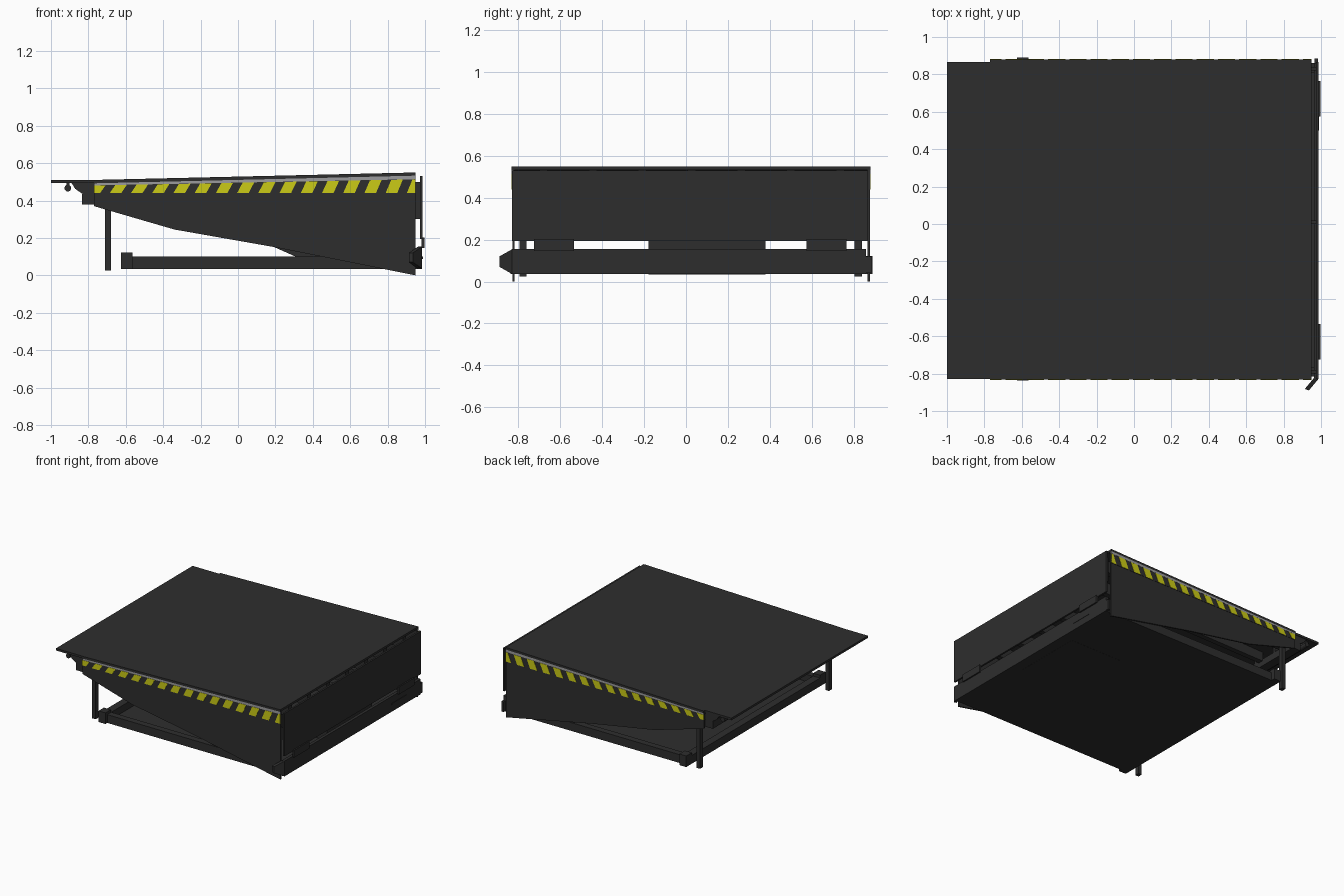
import bpy, bmesh, math
from mathutils import Vector

if "Cube" in bpy.data.objects:
    bpy.data.objects.remove(bpy.data.objects["Cube"])


def material(name, rgb):
    m = bpy.data.materials.new(name)
    m.diffuse_color = (*rgb, 1)
    m.use_nodes = True
    m.node_tree.nodes["Principled BSDF"].inputs["Base Color"].default_value = m.diffuse_color
    return m


BLACK = material("black paint", (0.027, 0.027, 0.027))
YELLOW = material("warning yellow", (0.60, 0.60, 0.008))
GREY = material("light grey seal", (0.33, 0.33, 0.34))


def finish(name, bm, mat):
    bmesh.ops.recalc_face_normals(bm, faces=bm.faces)
    me = bpy.data.meshes.new(name)
    bm.to_mesh(me)
    bm.free()
    me.materials.append(mat)
    ob = bpy.data.objects.new(name, me)
    bpy.context.collection.objects.link(ob)
    return ob


def extrude(bm, pts, offset):
    """Close a prism from a polygon and an extrusion vector."""
    face = bm.faces.new([bm.verts.new(p) for p in pts])
    new = bmesh.ops.extrude_face_region(bm, geom=[face])["geom"]
    bmesh.ops.translate(bm, vec=Vector(offset),
                        verts=[v for v in new if isinstance(v, bmesh.types.BMVert)])


def side_profiles(name, xz, spans, mat=BLACK):
    """Extrude an x-z outline over each (y0, y1) span."""
    bm = bmesh.new()
    for y0, y1 in spans:
        extrude(bm, [(x, y0, z) for x, z in xz], (0, y1 - y0, 0))
    return finish(name, bm, mat)


def box(name, x0, x1, y0, y1, z0, z1, mat=BLACK):
    return side_profiles(name, [(x0, z0), (x1, z0), (x1, z1), (x0, z1)], [(y0, y1)], mat)


YF, YB = -0.832, 0.88          # front and back sides of the deck
XL, XR = -0.77, 0.95           # ends of the side skirts


def lerp(x, a, b):
    return a + (b - a) * (x - XL) / (XR - XL)


# deck plate and hinged lip
side_profiles("deck_plate", [(XL, 0.492), (XR, 0.533), (XR, 0.55), (XL, 0.51)], [(YF, YB)])
box("lip_plate", -1.0, XL, -0.83, 0.865, 0.493, 0.51)

# lip hinge: lugs, header beam and hanging stiffener bar
lug = [(-0.89, 0.494), (-0.87, 0.462), (-0.83, 0.435), (-0.77, 0.42), (-0.77, 0.494)]
lug_ys = [-0.82 + i * 1.66 / 8 for i in range(9)]
side_profiles("lip_lugs", lug, [(y, y + 0.02) for y in lug_ys])
box("lip_header", -0.835, -0.765, -0.82, 0.86, 0.38, 0.435)
bar = [(-0.91 + 0.018 * math.cos(math.radians(a)), 0.466 + 0.018 * math.sin(math.radians(a)))
       for a in range(0, 360, 30)]
side_profiles("lip_bar", bar, [(-0.81, 0.845)])
box("lip_bar_web", -0.918, -0.902, -0.81, 0.845, 0.468, 0.495)

# ribs under the deck
side_profiles("deck_ribs", [(XL, 0.42), (0.93, 0.44), (0.93, 0.534), (XL, 0.494)],
              [(-0.70 + i * 0.236, -0.66 + i * 0.236) for i in range(7)])

# side skirts, raised stripe bands and grey seals
skirt = [(XL, 0.492), (XL, 0.37), (-0.34, 0.245), (0.2, 0.15), (XR, 0.0), (XR, 0.533)]
side_profiles("side_skirts", skirt, [(YF + 0.003, YF + 0.014), (YB - 0.014, YB - 0.003)])
side_profiles("stripe_bands", [(XL, 0.437), (XR, 0.437), (XR, 0.514), (XL, 0.481)],
              [(YF + 0.001, YF + 0.012), (YB - 0.012, YB - 0.001)])
side_profiles("side_seals", [(XL, 0.481), (XR, 0.514), (XR, 0.533), (XL, 0.492)],
              [(YF, YF + 0.012), (YB - 0.012, YB)], GREY)


# slanted warning stripes, mirrored front to back
def clamp(x):
    return min(max(x, XL), XR)


bm = bmesh.new()
for i in range(16):
    x = -0.80 + i * 0.1135
    bottom = [clamp(x), clamp(x + 0.062)]
    top = [clamp(x + 0.03), clamp(x + 0.092)]
    outline = [(bottom[0], 0.439), (bottom[1], 0.439),
               (top[1], lerp(top[1], 0.480, 0.513)), (top[0], lerp(top[0], 0.480, 0.513))]
    if bottom[1] - bottom[0] < 0.01:
        continue
    for y0, dy in ((YF - 0.001, 0.004), (YB + 0.001, -0.004)):
        extrude(bm, [(px, y0, pz) for px, pz in outline], (0, dy, 0))
finish("warning_stripes", bm, YELLOW)

# support legs
side_profiles("support_legs", [(-0.71, 0.025), (-0.68, 0.025), (-0.68, 0.49), (-0.71, 0.49)],
              [(-0.795, -0.76), (0.805, 0.84)])

# base tray: floor, side rails, end beam
box("base_floor", -0.61, 0.97, -0.815, 0.86, 0.035, 0.045)
side_profiles("base_rails", [(-0.6, 0.036), (0.97, 0.036), (0.97, 0.1), (-0.6, 0.1)],
              [(-0.815, -0.765), (0.81, 0.86)])
box("base_end_beam", -0.625, -0.565, -0.838, 0.89, 0.035, 0.1)
side_profiles("base_end_stops", [(-0.625, 0.1), (-0.565, 0.1), (-0.565, 0.122), (-0.625, 0.122)],
              [(-0.838, -0.77), (0.82, 0.89)])

# rear beam with bent corner wing and slot
box("rear_beam", 0.962, 0.985, -0.83, 0.86, 0.035, 0.155)
box("rear_beam_end", 0.965, 0.985, 0.86, 0.885, 0.04, 0.12)
bm = bmesh.new()
extrude(bm, [(0.985, -0.83, 0.036), (0.985, -0.83, 0.154), (0.935, -0.89, 0.12), (0.935, -0.89, 0.07)],
        (-0.022, 0.008, 0))
finish("corner_wing", bm, BLACK)
box("beam_slot", 0.985, 0.988, 0.5, 0.68, 0.088, 0.1)

# rear plate, its spacers and hinge blocks
box("rear_plate", 0.972, 0.986, -0.83, 0.865, 0.193, 0.53)
side_profiles("rear_plate_spacers", [(0.945, 0.3), (0.973, 0.3), (0.973, 0.5), (0.945, 0.5)],
              [(-0.80, -0.78), (0.0, 0.02), (0.82, 0.84)])
side_profiles("hinge_blocks", [(0.98, 0.145), (0.996, 0.145), (0.996, 0.203), (0.98, 0.203)],
              [(-0.725, -0.535), (0.575, 0.765)])

# lifting unit under the deck
lift = [(0.18, 0.157), (0.32, 0.095), (0.45, 0.034), (0.9, 0.034), (0.9, 0.195), (0.5, 0.195)]
side_profiles("lift_unit", lift, [(-0.18, 0.38)])
side_profiles("lift_arms", [(0.3, 0.17), (0.5, 0.17), (0.2, 0.5), (0.1, 0.5)],
              [(-0.02, 0.0), (0.2, 0.22)])
